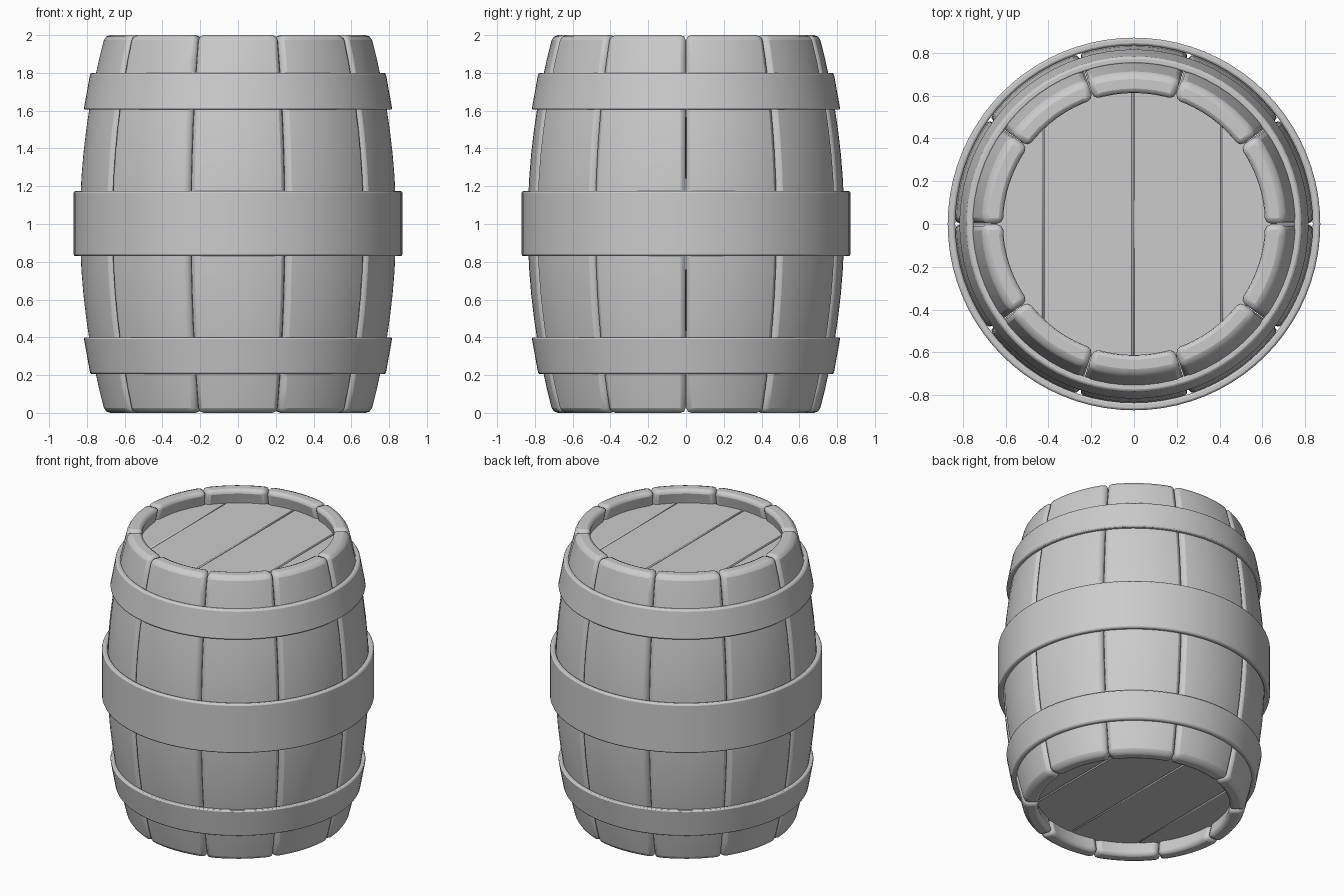
import bpy, bmesh, math
from mathutils import Vector

if "Cube" in bpy.data.objects:
    bpy.data.objects.remove(bpy.data.objects["Cube"])

PROFILE_END, PROFILE_MID = 0.705, 0.838   # outer stave radius at rims and belly
WALL = 0.1


def outer_radius(z):
    return PROFILE_MID - (PROFILE_MID - PROFILE_END) * abs(z - 1) ** 2.0


def finish(name, bm, bevel, segments):
    bmesh.ops.recalc_face_normals(bm, faces=bm.faces)
    me = bpy.data.meshes.new(name)
    bm.to_mesh(me)
    bm.free()
    ob = bpy.data.objects.new(name, me)
    bpy.context.collection.objects.link(ob)
    for p in me.polygons:
        p.use_smooth = True
    mod = ob.modifiers.new("bevel", 'BEVEL')
    mod.width, mod.segments = bevel, segments
    mod.limit_method, mod.angle_limit = 'ANGLE', math.radians(50)
    bpy.ops.object.select_all(action='DESELECT')
    ob.select_set(True)
    bpy.context.view_layer.objects.active = ob
    bpy.ops.object.shade_smooth_by_angle(angle=math.radians(30))
    return ob


# Stave: curved board, bowed along its height
def make_stave(index):
    bm = bmesh.new()
    na, nz = 8, 16
    half = math.radians(17.9)
    mid = math.radians(18 + 36 * index)
    rings = []
    for k in range(nz + 1):
        z = 2 * k / nz
        ro = outer_radius(z)
        ring = []
        for r, order in ((ro, range(na + 1)), (ro - WALL, range(na, -1, -1))):
            for i in order:
                a = mid - half + 2 * half * i / na
                ring.append(bm.verts.new((r * math.cos(a), r * math.sin(a), z)))
        rings.append(ring)
    n = len(rings[0])
    for lo, hi in zip(rings, rings[1:]):
        for i in range(n):
            j = (i + 1) % n
            bm.faces.new((lo[i], lo[j], hi[j], hi[i]))
    for ring in (rings[0], rings[-1]):
        for i in range(na):
            bm.faces.new((ring[i], ring[i + 1], ring[n - 2 - i], ring[n - 1 - i]))
    finish(f"stave_{index + 1}", bm, 0.028, 2)


# Hoop: revolved slanted strip
def make_hoop(name, z0, r0, z1, r1, thick=0.035):
    bm = bmesh.new()
    n = 80
    section = ((r0, z0), (r1, z1), (r1 - thick, z1), (r0 - thick, z0))
    rings = []
    for i in range(n):
        a = math.tau * i / n
        rings.append([bm.verts.new((r * math.cos(a), r * math.sin(a), z)) for r, z in section])
    for i in range(n):
        a, b = rings[i], rings[(i + 1) % n]
        for k in range(4):
            m = (k + 1) % 4
            bm.faces.new((a[k], b[k], b[m], a[m]))
    finish(name, bm, 0.01, 2)


# Head plank: slice of a disc between two x positions
def make_plank(name, x0, x1, z, radius=0.65, thick=0.06):
    bm = bmesh.new()
    n = 16
    a0, a1 = math.acos(max(-1, x0 / radius)), math.acos(min(1, x1 / radius))
    arc = [a0 + (a1 - a0) * i / n for i in range(n + 1)]
    pts = [(radius * math.cos(a), radius * math.sin(a)) for a in arc]
    pts += [(x, -y) for x, y in reversed(pts) if abs(y) > 1e-4]
    face = bm.faces.new([bm.verts.new((x, y, z - thick / 2)) for x, y in pts])
    bmesh.ops.remove_doubles(bm, verts=bm.verts, dist=1e-4)
    res = bmesh.ops.extrude_face_region(bm, geom=list(bm.faces))
    top = [v for v in res["geom"] if isinstance(v, bmesh.types.BMVert)]
    bmesh.ops.translate(bm, verts=top, vec=Vector((0, 0, thick)))
    finish(name, bm, 0.006, 1)


for i in range(10):
    make_stave(i)

make_hoop("lower_hoop", 0.205, 0.782, 0.40, 0.817)
make_hoop("middle_hoop", 0.83, 0.87, 1.175, 0.87)
make_hoop("upper_hoop", 1.605, 0.817, 1.80, 0.782)

cuts = (-0.65, -0.425, -0.005, 0.41, 0.65)
for label, z in (("bottom", 0.13), ("top", 1.87)):
    for i in range(4):
        make_plank(f"{label}_plank_{i + 1}", cuts[i] + 0.001, cuts[i + 1] - 0.001, z)
